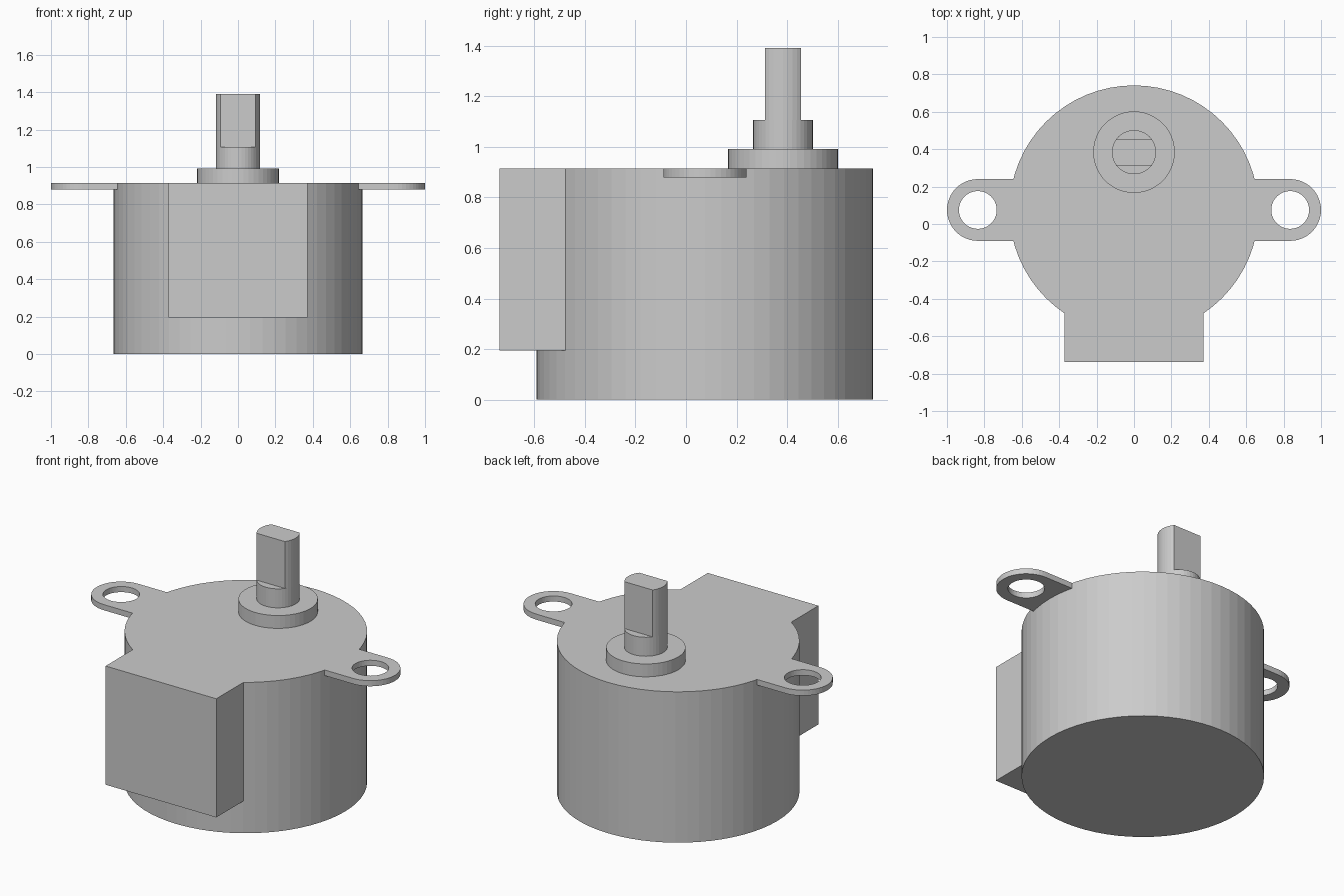
import bpy, bmesh
from math import sin, cos, pi, asin

if "Cube" in bpy.data.objects:
    bpy.data.objects.remove(bpy.data.objects["Cube"])

BODY_Y, SHAFT_Y = 0.075, 0.384
TOP = 0.914


def arc(cx, cy, r, a0, a1, n):
    return [(cx + r * cos(a0 + (a1 - a0) * i / n), cy + r * sin(a0 + (a1 - a0) * i / n))
            for i in range(n + 1)]


def circle(cx, cy, r, n):
    return arc(cx, cy, r, 0, 2 * pi, n)[:-1]


def extrude(name, outline, z0, z1):
    """Closed prism from a plan outline."""
    bm = bmesh.new()
    face = bm.faces.new([bm.verts.new((x, y, z0)) for x, y in outline])
    new = bmesh.ops.extrude_face_region(bm, geom=[face])["geom"]
    bmesh.ops.translate(bm, vec=(0, 0, z1 - z0),
                        verts=[g for g in new if isinstance(g, bmesh.types.BMVert)])
    bmesh.ops.recalc_face_normals(bm, faces=bm.faces)
    mesh = bpy.data.meshes.new(name)
    bm.to_mesh(mesh)
    bm.free()
    obj = bpy.data.objects.new(name, mesh)
    bpy.context.collection.objects.link(obj)
    return obj


def combine(obj, other, operation):
    """Apply a boolean and discard the helper."""
    mod = obj.modifiers.new("combine", 'BOOLEAN')
    mod.operation, mod.solver, mod.object = operation, 'EXACT', other
    bpy.context.view_layer.objects.active = obj
    bpy.ops.object.modifier_apply(modifier=mod.name)
    bpy.data.objects.remove(other)


# Round can
body = extrude("motor_body", circle(0, BODY_Y, 0.666, 64), 0, TOP)

# Wiring box on the front
box = extrude("wiring_box", [(-0.371, -0.738), (0.371, -0.738), (0.371, -0.3), (-0.371, -0.3)],
              0.195, TOP)
combine(body, box, 'UNION')

# Mounting ears with screw holes
for s in (1, -1):
    outline = [(s * 0.5, BODY_Y - 0.165)]
    outline += [(s * x, y) for x, y in arc(0.835, BODY_Y, 0.165, -pi / 2, pi / 2, 24)]
    outline += [(s * 0.5, BODY_Y + 0.165)]
    ear = extrude("mounting_ear", outline, 0.88, TOP)
    hole = extrude("screw_hole", circle(s * 0.835, BODY_Y, 0.101, 40), 0.8, 1.0)
    combine(ear, hole, 'DIFFERENCE')
    combine(body, ear, 'UNION')

# Offset bearing boss
extrude("bearing_boss", circle(0, SHAFT_Y, 0.218, 48), TOP, 0.992)

# Output shaft: round base, double-flat tip
R, FLAT = 0.118, 0.071
extrude("shaft_base", circle(0, SHAFT_Y, R, 40), 0.992, 1.107)
a = asin(FLAT / R)
extrude("shaft_tip", arc(0, SHAFT_Y, R, -a, a, 8) + arc(0, SHAFT_Y, R, pi - a, pi + a, 8),
        1.107, 1.391)
